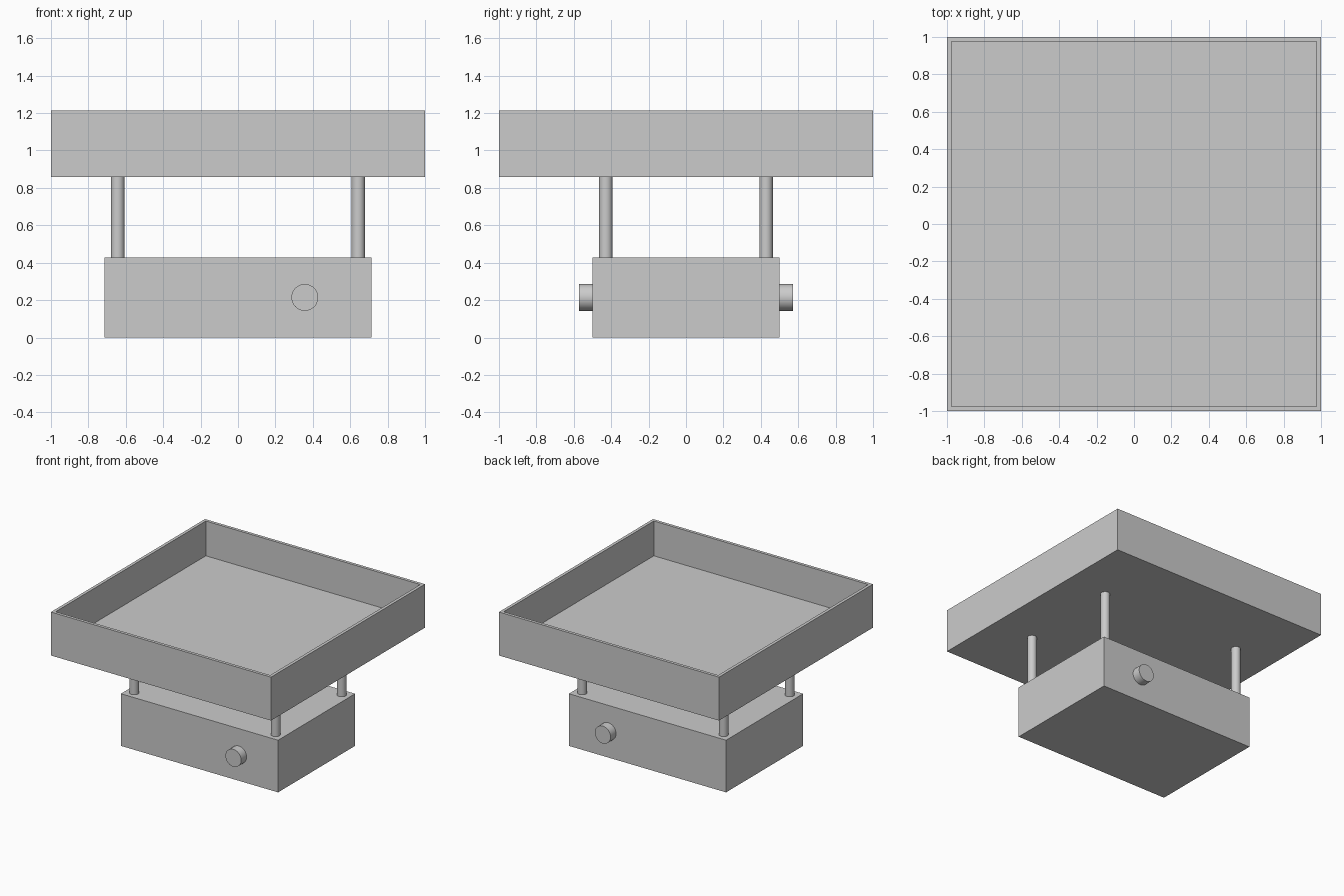
import bpy
import bmesh
import math

cube = bpy.data.objects.get("Cube")
if cube:
    bpy.data.objects.remove(cube, do_unlink=True)

U = 1 / 14  # module: the tray is 28 modules wide

grey = bpy.data.materials.new("light_grey")
grey.use_nodes = True
colour = (0.6, 0.6, 0.6, 1)
grey.diffuse_color = colour
grey.node_tree.nodes["Principled BSDF"].inputs["Base Color"].default_value = colour


def box(name, size, bottom):
    bpy.ops.mesh.primitive_cube_add(size=1, location=(0, 0, (bottom + size[2] / 2) * U))
    obj = bpy.context.object
    obj.name = name
    obj.scale = [s * U for s in size]
    bpy.ops.object.transform_apply(location=False, rotation=False, scale=True)
    obj.data.materials.append(grey)
    return obj


def cylinder(name, radius, length, centre, tilt=0):
    bpy.ops.mesh.primitive_cylinder_add(
        vertices=48, radius=radius * U, depth=length * U,
        location=[c * U for c in centre], rotation=(tilt, 0, 0))
    obj = bpy.context.object
    obj.name = name
    obj.data.materials.append(grey)
    bpy.ops.object.shade_smooth_by_angle(angle=math.radians(30))
    return obj


# Base housing
box("base_housing", (20, 14, 6), 0)

# Knobs on the front and back of the housing
for name, side in (("front_knob", -1), ("back_knob", 1)):
    cylinder(name, 1, 1, (5, side * 7.5, 3), math.pi / 2)

# Corner posts
for x, x_name in ((-9, "right"), (9, "left")):
    for y, y_name in ((-6, "front"), (6, "back")):
        cylinder(f"{y_name}_{x_name}_post", 0.5, 6, (x, y, 9))

# Open tray: inset the top face for the rim, then sink it to form the floor
tray = box("tray", (28, 28, 5), 12)
bm = bmesh.new()
bm.from_mesh(tray.data)
top = max(bm.faces, key=lambda f: f.calc_center_median().z)
bmesh.ops.inset_region(bm, faces=[top], thickness=0.5 * U)
floor = bmesh.ops.extrude_discrete_faces(bm, faces=[top])["faces"][0]
bmesh.ops.translate(bm, verts=floor.verts, vec=(0, 0, -4 * U))
bm.to_mesh(tray.data)
bm.free()
